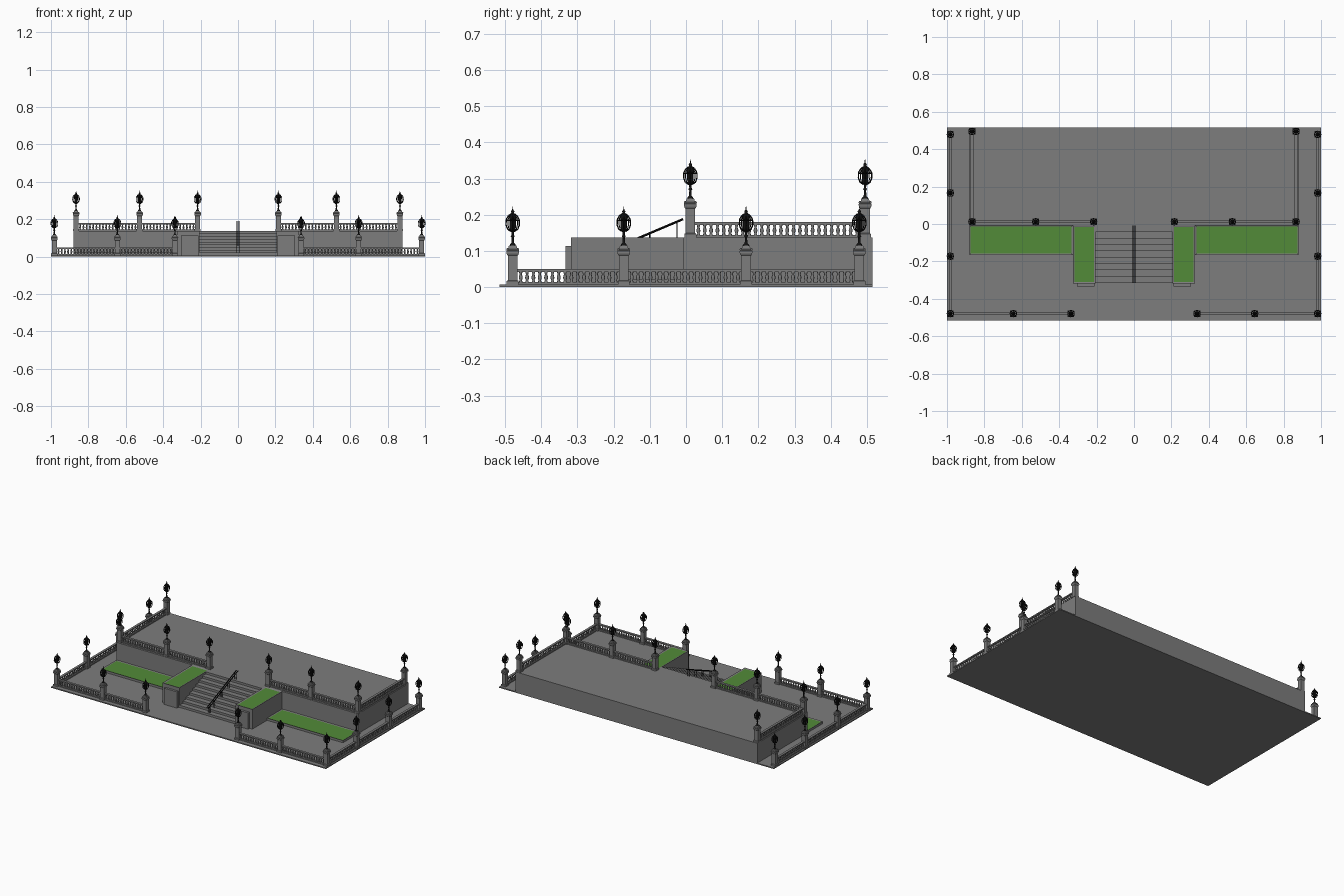
import bpy, bmesh, math
from mathutils import Vector, Matrix

if "Cube" in bpy.data.objects:
    bpy.data.objects.remove(bpy.data.objects["Cube"])


def material(name, rgb):
    m = bpy.data.materials.new(name)
    m.diffuse_color = (*rgb, 1)
    m.use_nodes = True
    m.node_tree.nodes["Principled BSDF"].inputs["Base Color"].default_value = m.diffuse_color
    return m


STONE = material("grey_stone", (0.205, 0.205, 0.205))
GRASS = material("grass_green", (0.085, 0.26, 0.04))
IRON = material("black_iron", (0.006, 0.006, 0.006))


def box(bm, x0, x1, y0, y1, z0, z1):
    m = Matrix.Translation(((x0 + x1) / 2, (y0 + y1) / 2, (z0 + z1) / 2))
    m = m @ Matrix.Diagonal((abs(x1 - x0), abs(y1 - y0), abs(z1 - z0), 1))
    return bmesh.ops.create_cube(bm, size=1, matrix=m)["verts"]


def lathe(bm, profile, n, at=(0, 0, 0)):
    """Revolve (radius, z) points; n = 4 gives a square section of that half width."""
    k, turn = (math.sqrt(2), math.pi / 4) if n == 4 else (1, 0)
    at, rings = Vector(at), []
    for r, z in profile:
        rings.append([bm.verts.new(at + Vector((r * k * math.cos(turn + math.tau * i / n),
                                                r * k * math.sin(turn + math.tau * i / n), z)))
                      for i in range(n)])
    for a, b in zip(rings, rings[1:]):
        for i in range(n):
            f = bm.faces.new((a[i], a[(i + 1) % n], b[(i + 1) % n], b[i]))
            f.smooth = n > 4
    bm.faces.new(rings[0][::-1])
    bm.faces.new(rings[-1])


def tube(bm, p, q, r, n=4):
    p, q = Vector(p), Vector(q)
    d = q - p
    m = Matrix.Translation((p + q) / 2) @ d.to_track_quat('Z', 'Y').to_matrix().to_4x4()
    bmesh.ops.create_cone(bm, cap_ends=True, segments=n, radius1=r, radius2=r,
                          depth=d.length, matrix=m)


def mesh(bm, name, *mats):
    me = bpy.data.meshes.new(name)
    bm.to_mesh(me)
    bm.free()
    for m in mats:
        me.materials.append(m)
    return me


def place(name, me, loc=(0, 0, 0)):
    ob = bpy.data.objects.new(name, me)
    ob.location = loc
    bpy.context.collection.objects.link(ob)
    return ob


G, T = 0.007, 0.137      # ground top and terrace top
FRONT = -0.008           # terrace front wall

# ground slab and raised terrace
bm = bmesh.new()
box(bm, -1, 1, -0.515, 0.515, 0, G)
place("ground_slab", mesh(bm, "ground_slab", STONE))
bm = bmesh.new()
box(bm, -0.88, 0.88, FRONT, 0.515, G, T)
place("terrace", mesh(bm, "terrace", STONE))

# stairs: one stepped profile pushed across the opening
N, Y0 = 9, -0.315
rise, tread = (T - G) / N, (FRONT - Y0) / N
pts = [(Y0, G)]
for i in range(N):
    z = G + rise * (i + 1)
    pts += [(Y0 + tread * i, z), (Y0 + tread * (i + 1), z)]
pts.append((FRONT, G))
bm = bmesh.new()
side = bm.faces.new([bm.verts.new((-0.205, y, z)) for y, z in pts])
ext = bmesh.ops.extrude_face_region(bm, geom=[side])["geom"]
bmesh.ops.translate(bm, vec=(0.41, 0, 0), verts=[v for v in ext if isinstance(v, bmesh.types.BMVert)])
bmesh.ops.recalc_face_normals(bm, faces=bm.faces)
place("stairs", mesh(bm, "stairs", STONE))

# central handrail with posts down to the steps
bm = bmesh.new()
slope = rise / tread
rail_z = lambda y: 0.188 + slope * (y + 0.008)
for x in (-0.006, 0.006):
    tube(bm, (x, -0.315, rail_z(-0.315)), (x, -0.008, rail_z(-0.008)), 0.0032, 8)
    for y in (-0.3, -0.25, -0.175, -0.1, -0.025):
        tube(bm, (x, y, rail_z(y) - 0.058), (x, y, rail_z(y)), 0.0018, 6)
place("stair_handrail", mesh(bm, "stair_handrail", IRON))


# planters: boxes with a sunken green bed inset in the top
def planter(name, x0, x1, y0, z1, rim, panel=False):
    bm = bmesh.new()
    box(bm, x0, x1, y0, FRONT, G, z1)
    top = max(bm.faces, key=lambda f: f.calc_center_median().z)
    bmesh.ops.inset_individual(bm, faces=[top], thickness=rim, depth=-0.003)
    top.material_index = 1
    if panel:
        s = 1 if x0 > 0 else -1
        box(bm, s * 0.212, s * 0.306, y0 - 0.015, y0, G, 0.114)
    place(name, mesh(bm, name, STONE, GRASS))


for s, lab in ((-1, "left"), (1, "right")):
    a, b = sorted((s * 0.205, s * 0.327))
    planter("stair_planter_" + lab, a, b, -0.318, T, 0.013, True)
    a, b = sorted((s * 0.327, s * 0.88))
    planter("low_flower_bed_" + lab, a, b, -0.165, 0.022, 0.009)

# stone post with moulded cap and scrolls
bm = bmesh.new()
lathe(bm, [(0.0165, 0), (0.0165, 0.01), (0.0135, 0.012), (0.0135, 0.08), (0.016, 0.083),
           (0.0175, 0.088), (0.0175, 0.093), (0.013, 0.097), (0.0105, 0.108)], 4)
for s in (-1, 1):
    tube(bm, (s * 0.0135, -0.013, 0.097), (s * 0.0135, 0.013, 0.097), 0.0045, 10)
    tube(bm, (-0.013, s * 0.0135, 0.097), (0.013, s * 0.0135, 0.097), 0.0045, 10)
post_mesh = mesh(bm, "stone_post", STONE)

# iron lantern: stem, inner body, ribbed cage and finial
bm = bmesh.new()
lathe(bm, [(0.009, 0.107), (0.008, 0.111), (0.004, 0.115), (0.003, 0.13), (0.006, 0.134),
           (0.003, 0.138), (0.004, 0.146), (0.008, 0.151), (0.009, 0.158), (0.01, 0.182),
           (0.012, 0.187), (0.007, 0.194), (0.004, 0.199), (0.005, 0.203),
           (0.0015, 0.207), (0.0008, 0.216)], 10)
cage = [(0.005, 0.147), (0.014, 0.153), (0.0185, 0.165), (0.018, 0.18), (0.012, 0.19), (0.006, 0.195)]
for i in range(8):
    c, s = math.cos(math.tau * i / 8), math.sin(math.tau * i / 8)
    for (r, z), (r2, z2) in zip(cage, cage[1:]):
        tube(bm, (r * c, r * s, z), (r2 * c, r2 * s, z2), 0.0018)
    c2, s2 = math.cos(math.tau * (i + 1) / 8), math.sin(math.tau * (i + 1) / 8)
    tube(bm, (0.018 * c, 0.018 * s, 0.178), (0.018 * c2, 0.018 * s2, 0.178), 0.002)
lamp_mesh = mesh(bm, "lantern", IRON)


# balustrade run between two posts: plinth, lathed balusters, hand rail
BAL = [(0.0045, 0.007), (0.0045, 0.01), (0.003, 0.012), (0.0055, 0.018),
       (0.005, 0.022), (0.0028, 0.029), (0.0045, 0.033), (0.0045, 0.036)]


def balustrade(name, p, q, z):
    p, q = Vector((*p, z)), Vector((*q, z))
    d = (q - p).normalized()
    p, q = p + d * 0.0135, q - d * 0.0135
    hx, hy = abs(d.y), abs(d.x)
    xs, ys = sorted((p.x, q.x)), sorted((p.y, q.y))
    bm = bmesh.new()
    for w, a, b in ((0.0075, 0, 0.007), (0.006, 0.035, 0.037), (0.0078, 0.037, 0.043)):
        box(bm, xs[0] - w * hx, xs[1] + w * hx, ys[0] - w * hy, ys[1] + w * hy, z + a, z + b)
    n = round((q - p).length / 0.0175)
    for i in range(n):
        lathe(bm, BAL, 8, p.lerp(q, (i + 0.5) / n))
    place(name, mesh(bm, name, STONE))


# post rows on the left, mirrored to the right
lower = [(0.337, -0.479), (0.645, -0.479), (0.982, -0.479), (0.982, -0.172), (0.982, 0.166), (0.982, 0.479)]
upper = [(0.216, 0.012), (0.526, 0.012), (0.866, 0.012), (0.866, 0.495)]
for s, lab in ((-1, "left"), (1, "right")):
    for level, row, z in (("lower", lower, G), ("upper", upper, T)):
        row = [(s * x, y) for x, y in row]
        for i, (x, y) in enumerate(row):
            tag = f"_{level}_{lab}_{i + 1}"
            place("stone_post" + tag, post_mesh, (x, y, z))
            place("lantern" + tag, lamp_mesh, (x, y, z))
            if i:
                balustrade("balustrade" + tag, row[i - 1], row[i], z)
